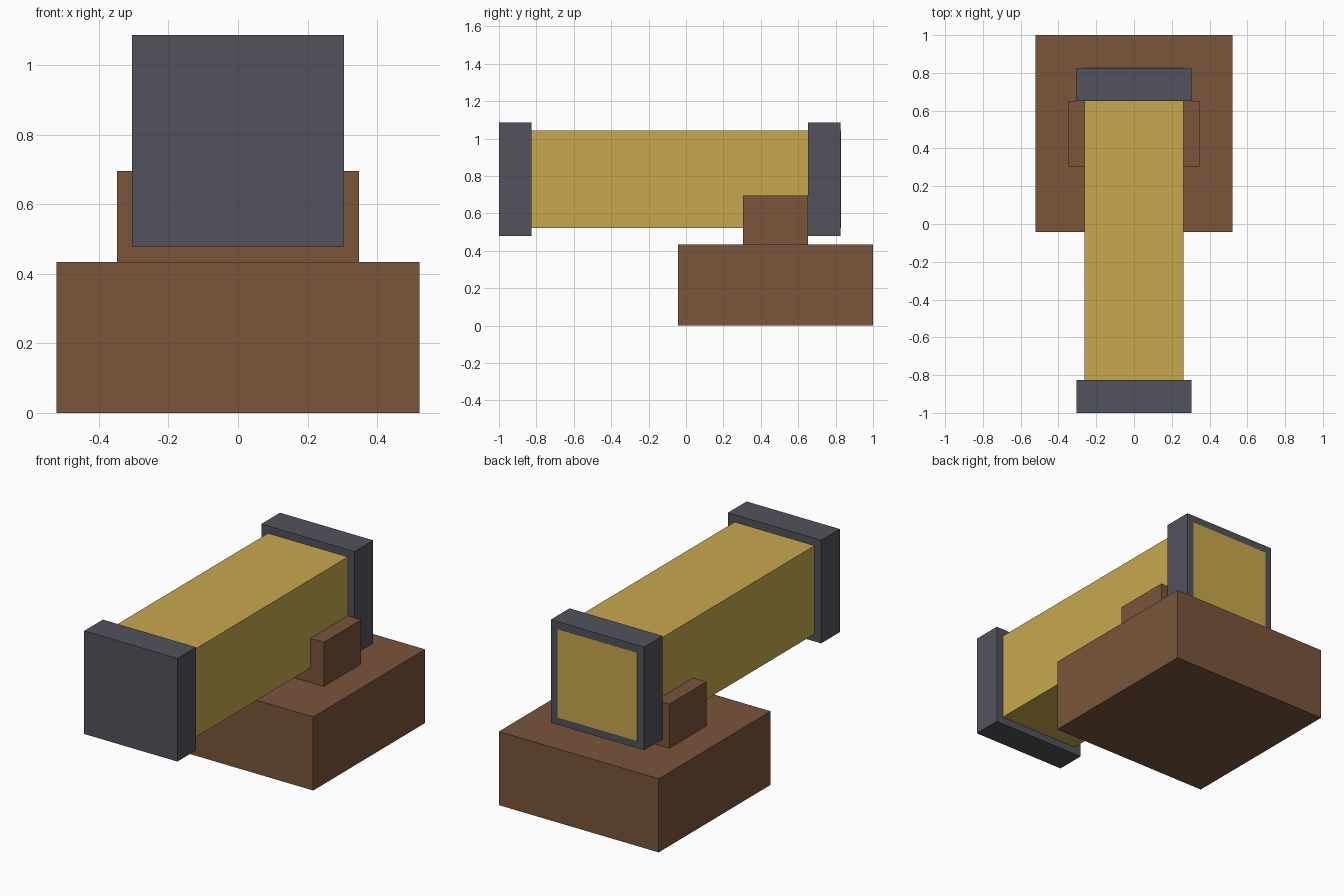
import bpy

if "Cube" in bpy.data.objects:
    bpy.data.objects.remove(bpy.data.objects["Cube"])

U = 2 / 23  # block unit: the model is 23 units long


def material(name, color):
    mat = bpy.data.materials.new(name)
    mat.diffuse_color = (*color, 1)
    mat.use_nodes = True
    mat.node_tree.nodes["Principled BSDF"].inputs["Base Color"].default_value = mat.diffuse_color
    return mat


brown = material("brown wood", (0.195, 0.091, 0.043))
gold = material("gold metal", (0.578, 0.397, 0.076))
dark = material("dark iron", (0.084, 0.084, 0.107))


def box(name, size, y_back, z_mid, mat):
    """Box sized in units, placed by its back face (units from y = 1) and centre height."""
    y = 1 - (y_back + size[1] / 2) * U
    bpy.ops.mesh.primitive_cube_add(size=1, location=(0, y, z_mid * U))
    obj = bpy.context.object
    obj.name = name
    obj.scale = [s * U for s in size]
    bpy.ops.object.transform_apply(location=False, rotation=False, scale=True)
    obj.data.materials.append(mat)
    return obj


# Stand: square base block with a saddle holding the barrel
box("base", (12, 12, 5), 0, 2.5, brown)
box("saddle", (8, 4, 3), 4, 6.5, brown)

# Barrel, its rear end just showing through the rear collar
box("barrel", (6, 20, 6), 1.985, 9, gold)

# Collars at both ends
box("rear_collar", (7, 2, 7), 2, 9, dark)
box("front_collar", (7, 2, 7), 21, 9, dark)
